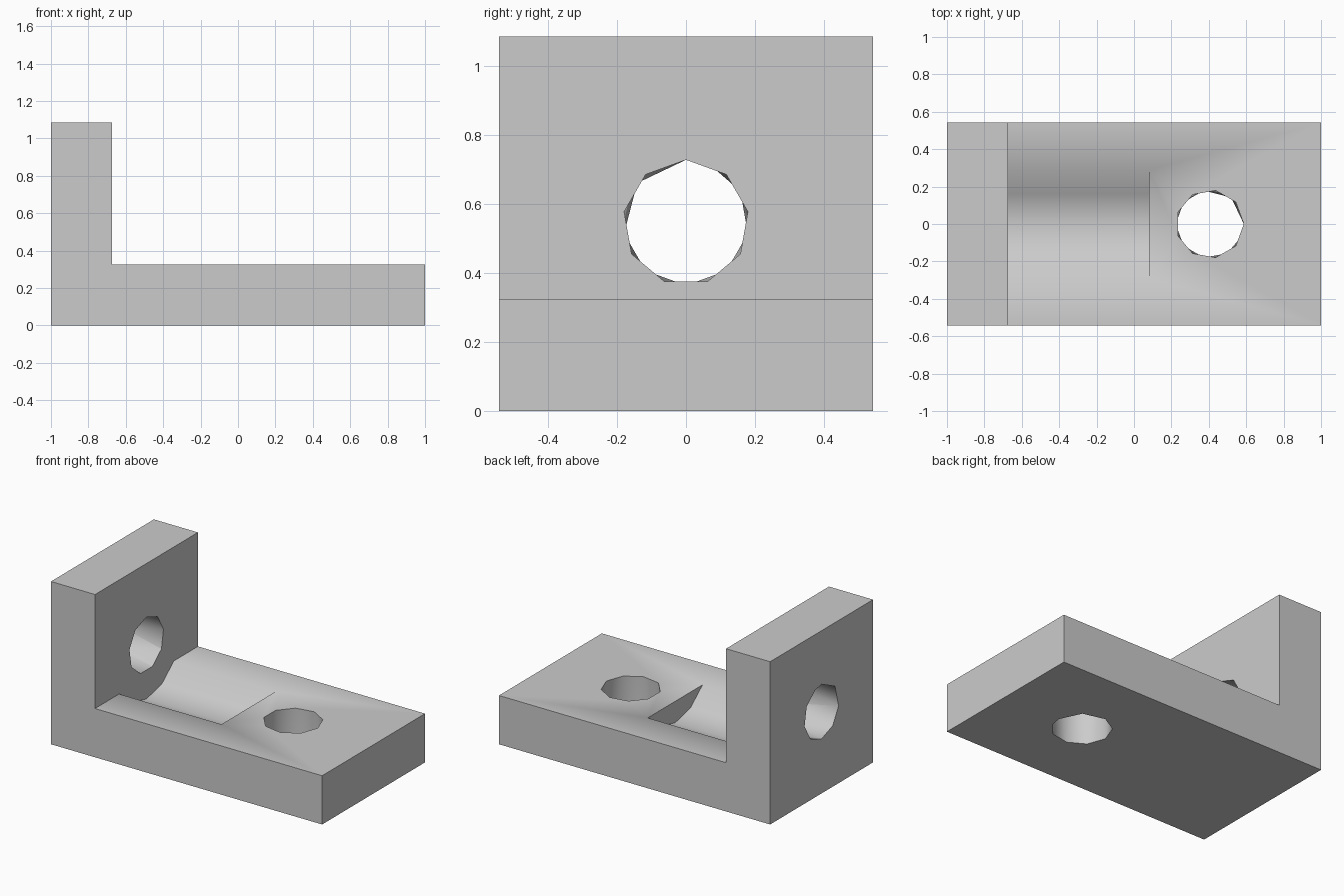
import bpy
import bmesh
from math import sin, cos, asin, radians, pi
from mathutils import Matrix, Vector

cube = bpy.data.objects.get("Cube")
if cube:
    bpy.data.objects.remove(cube, do_unlink=True)

HALF_X, HALF_Y = 1.0, 0.542
BASE_TOP, WALL_TOP = 0.325, 1.085
WALL_FACE = -0.675
THICK = 0.325
AXIS_Z = 0.546
HOLE_R = 0.182
GROOVE_END, GROOVE_HALF = 0.08, 0.29

grey = bpy.data.materials.new("light_grey")
grey.use_nodes = True
colour = (0.6, 0.6, 0.6, 1.0)
grey.diffuse_color = colour
grey.node_tree.nodes["Principled BSDF"].inputs["Base Color"].default_value = colour


def add_object(name, bm):
    bmesh.ops.recalc_face_normals(bm, faces=bm.faces)
    mesh = bpy.data.meshes.new(name)
    bm.to_mesh(mesh)
    bm.free()
    mesh.materials.append(grey)
    obj = bpy.data.objects.new(name, mesh)
    bpy.context.collection.objects.link(obj)
    return obj


def extrude_profile(name, points, offset):
    bm = bmesh.new()
    face = bm.faces.new([bm.verts.new(p) for p in points])
    grown = bmesh.ops.extrude_face_region(bm, geom=[face], use_keep_orig=True)
    moved = [v for v in grown["geom"] if isinstance(v, bmesh.types.BMVert)]
    bmesh.ops.translate(bm, verts=moved, vec=offset)
    return add_object(name, bm)


def hole_cutter(name, matrix):
    """Nine-sided plug whose far rim is twisted against its near rim."""
    near = [40 * i for i in range(9)]
    far = [0, 51, 100, 140, 180, 220, 260, 300, 338]
    half, extra = THICK / 2, 0.03
    bm = bmesh.new()

    def ring(angles, z):
        return [bm.verts.new((HOLE_R * cos(radians(a)), HOLE_R * sin(radians(a)), z))
                for a in angles]

    rings = [ring(near, half + extra), ring(near, half),
             ring(far, -half), ring(far, -half - extra)]
    bm.faces.new(rings[0])
    bm.faces.new(rings[3])
    for upper, lower in zip(rings, rings[1:]):
        for i in range(9):
            j = (i + 1) % 9
            if i == 0 or upper is not rings[1]:
                pairs = ((upper[i], upper[j], lower[i]), (upper[j], lower[j], lower[i]))
            else:
                pairs = ((upper[i], upper[j], lower[i]), (upper[j], lower[j], lower[i]))
            for tri in pairs:
                bm.faces.new(tri)
    bm.transform(matrix)
    return add_object(name, bm)


# L-shaped body
outline = [(-HALF_X, 0), (HALF_X, 0), (HALF_X, BASE_TOP), (WALL_FACE, BASE_TOP),
           (WALL_FACE, WALL_TOP), (-HALF_X, WALL_TOP)]
bracket = extrude_profile("angle_bracket", [(x, -HALF_Y, z) for x, z in outline],
                          Vector((0, 2 * HALF_Y, 0)))

# Hole through the base
base_hole = hole_cutter("base_hole_cutter", Matrix.Translation((0.405, 0, BASE_TOP / 2)))

# Hole through the upright wall: plug axis turned to +x, first corner up
turn = Matrix(((0, 0, 1), (0, -1, 0), (1, 0, 0))).to_4x4()
wall_hole = hole_cutter("wall_hole_cutter",
                        Matrix.Translation((WALL_FACE - THICK / 2, 0, AXIS_Z)) @ turn)

# Scooped groove in the base, concentric with the wall hole
radius = 2 * HOLE_R
sweep = asin(GROOVE_HALF / radius)
arc = [(radius * sin(sweep * k / 2), AXIS_Z - radius * cos(sweep * k / 2))
       for k in range(-2, 3)]
arc += [(GROOVE_HALF, BASE_TOP + 0.1), (-GROOVE_HALF, BASE_TOP + 0.1)]
groove = extrude_profile("groove_cutter", [(WALL_FACE, y, z) for y, z in arc],
                         Vector((GROOVE_END - WALL_FACE, 0, 0)))

# Cut all three and drop the cutters
bpy.context.view_layer.objects.active = bracket
for cutter in (base_hole, wall_hole, groove):
    cut = bracket.modifiers.new(cutter.name, "BOOLEAN")
    cut.operation = "DIFFERENCE"
    cut.solver = "EXACT"
    cut.object = cutter
    bpy.ops.object.modifier_apply(modifier=cut.name)
    bpy.data.objects.remove(cutter, do_unlink=True)

# Smooth the curved cuts, keep the block edges sharp
bpy.ops.object.select_all(action="DESELECT")
bracket.select_set(True)
bpy.ops.object.shade_smooth_by_angle(angle=radians(45))
